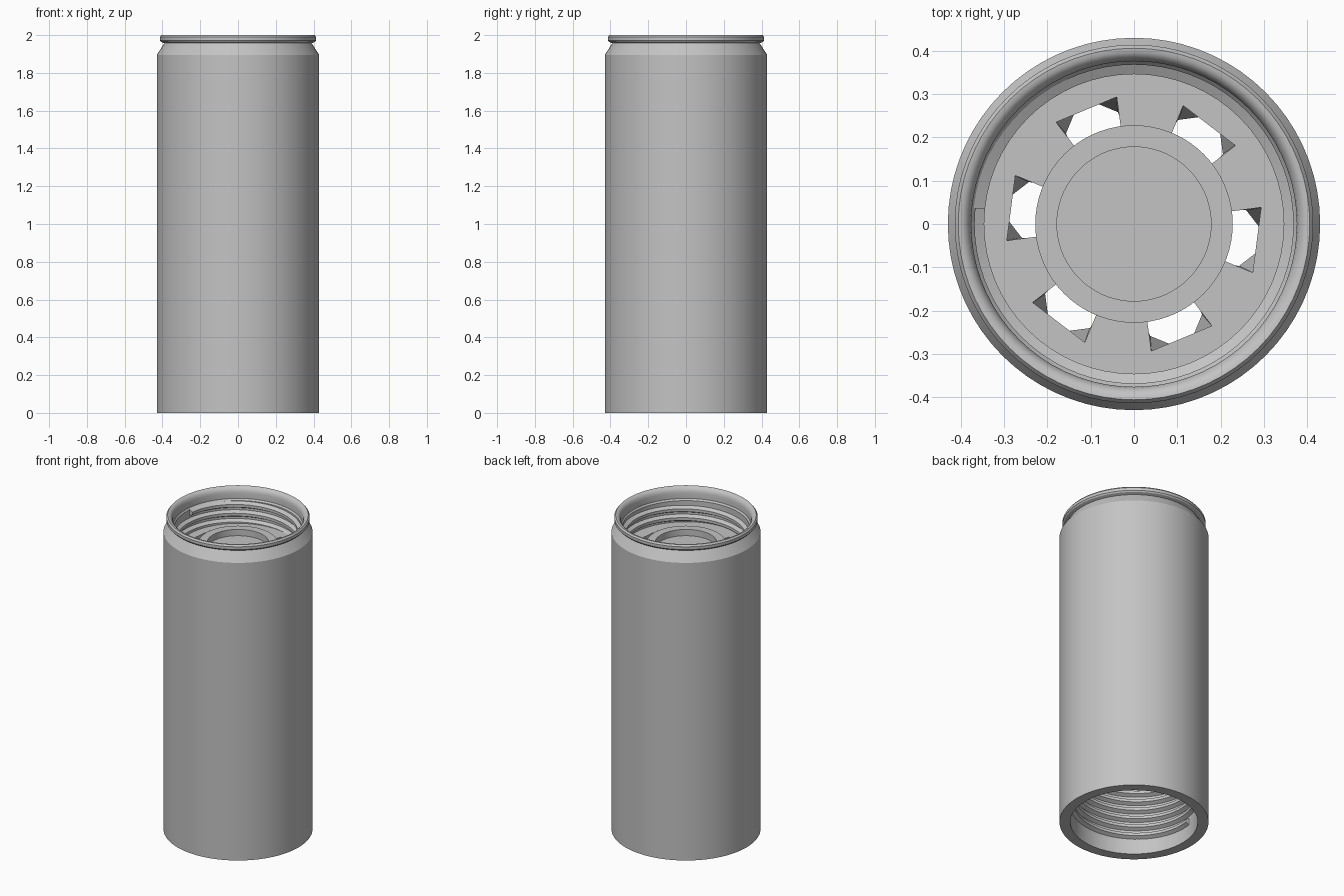
import bpy, bmesh, math
from math import cos, sin, pi, radians

if "Cube" in bpy.data.objects:
    bpy.data.objects.remove(bpy.data.objects["Cube"], do_unlink=True)

metal = bpy.data.materials.new("plain_grey_metal")
metal.use_nodes = True
GREY = (0.55, 0.55, 0.55, 1)
metal.diffuse_color = GREY
metal.node_tree.nodes["Principled BSDF"].inputs["Base Color"].default_value = GREY


def polar(r, a, z):
    return (r * cos(a), r * sin(a), z)


def finish(name, bm, smooth=True):
    bmesh.ops.remove_doubles(bm, verts=bm.verts[:], dist=1e-5)
    bmesh.ops.recalc_face_normals(bm, faces=bm.faces[:])
    mesh = bpy.data.meshes.new(name)
    bm.to_mesh(mesh)
    bm.free()
    mesh.materials.append(metal)
    ob = bpy.data.objects.new(name, mesh)
    bpy.context.collection.objects.link(ob)
    bpy.ops.object.select_all(action='DESELECT')
    ob.select_set(True)
    bpy.context.view_layer.objects.active = ob
    if smooth:
        bpy.ops.object.shade_smooth_by_angle(angle=radians(30))
    return ob


def lathe(name, profile, closed, steps=72):
    """Spin an (r, z) profile around the z axis."""
    bm = bmesh.new()
    vs = [bm.verts.new((r, 0, z)) for r, z in profile]
    edges = [bm.edges.new(p) for p in zip(vs, vs[1:])]
    if closed:
        edges.append(bm.edges.new((vs[-1], vs[0])))
    bmesh.ops.spin(bm, geom=vs + edges, cent=(0, 0, 0), axis=(0, 0, 1),
                   angle=2 * pi, steps=steps, use_merge=True)
    return finish(name, bm)


def thread(name, z0, z1, pitch, start, root=0.372, crest=0.346, steps=64):
    """Helical ridge with a trapezoid section on the bore wall."""
    bm = bmesh.new()
    section = [(root, -0.42), (crest, -0.16), (crest, 0.16), (root, 0.42)]
    count = int((z1 - z0) / pitch * steps)
    rings = []
    for i in range(count + 1):
        a = start + 2 * pi * i / steps
        z = z0 + pitch * i / steps
        rings.append([bm.verts.new(polar(r, a, z + h * pitch)) for r, h in section])
    for p, q in zip(rings, rings[1:]):
        for k in range(4):
            n = (k + 1) % 4
            bm.faces.new((p[k], p[n], q[n], q[k]))
    bm.faces.new(rings[0])
    bm.faces.new(rings[-1])
    return finish(name, bm)


# Tubular body with tapered neck and rolled lip
BORE = 0.368
lathe("body_shell", [
    (0.43, 0), (0.43, 1.895), (0.39, 1.957), (0.408, 1.964), (0.414, 1.972),
    (0.414, 1.99), (0.406, 2.0), (0.396, 1.999), (0.386, 1.992),
    (0.379, 1.98), (0.376, 1.965), (0.376, 1.93), (BORE, 1.92), (BORE, 0)], True)

# Internal threads at both ends
PITCH = 0.056
FLOOR = 1.785
thread("upper_thread", 1.905 - 3 * PITCH, 1.905, PITCH, pi)
thread("lower_thread", 0.11, 0.11 + 8 * PITCH, PITCH, radians(170))

# Inner plate with six openings, wedge shaped above and octagonal below
BASE = 1.6
plate = lathe("slotted_plate", [(0, BASE), (0.37, BASE), (0.37, FLOOR), (0, FLOOR)], False)
for i in range(6):
    mid = radians(52.6 + 60 * i)
    half = radians(14.8)
    bm = bmesh.new()
    for r in (0.2, 0.296):
        for a in (mid - half, mid + half):
            bm.verts.new(polar(r, a, FLOOR + 0.002))
    cx, cy, _ = polar(0.226, mid, 0)
    for k in range(8):
        x, y, z = polar(0.07, mid + (k + 0.5) * pi / 4, BASE - 0.002)
        bm.verts.new((cx + x, cy + y, z))
    bmesh.ops.convex_hull(bm, input=bm.verts[:])
    cutter = finish("slot_cutter", bm, False)
    cutter.hide_render = True
    mod = plate.modifiers.new("slot", 'BOOLEAN')
    mod.operation = 'DIFFERENCE'
    mod.solver = 'EXACT'
    mod.object = cutter
    bpy.context.view_layer.objects.active = plate
    bpy.ops.object.modifier_apply(modifier=mod.name)
    bpy.data.objects.remove(cutter, do_unlink=True)
plate.data.shade_flat()

# Central cup standing in the plate
lathe("center_cup", [(0, BASE - 0.01), (0.228, BASE - 0.01), (0.228, 1.825),
                     (0.178, 1.825), (0.178, 1.66), (0, 1.66)], False)
